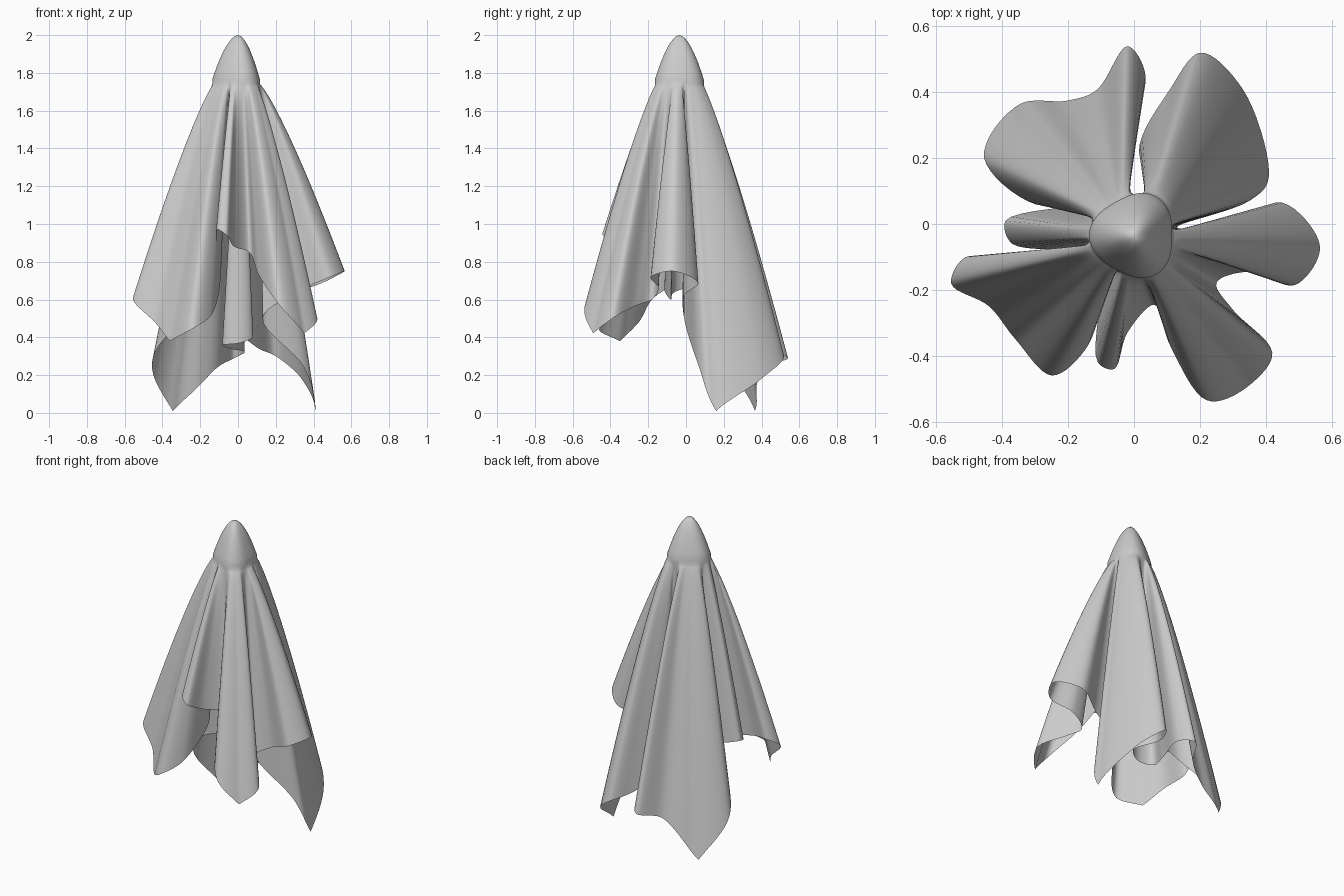
import bpy, bmesh, math
from mathutils import Vector

if "Cube" in bpy.data.objects:
    bpy.data.objects.remove(bpy.data.objects["Cube"])

# Key points of the hem, counter-clockwise from the right-hand fold (x, y, z)
HEM = [
    (.565, -.07, .75), (.45, .065, .69), (.28, -.01, .62), (.13, -.01, .50),
    (.35, .07, .24), (.41, .16, .01),                               # back right corner
    (.33, .41, .19), (.20, .52, .30), (.11, .41, .34), (.015, .22, .42),
    (.08, .09, .40), (.01, .05, .37), (-.08, .08, .36), (-.04, .22, .34),
    (.035, .45, .32), (-.02, .54, .29), (-.11, .41, .24),
    (-.20, .375, .15), (-.345, .365, .01),                          # back left corner
    (-.455, .20, .27), (-.30, .06, .48), (-.14, .06, .56),
    (-.39, .01, .66), (-.37, -.06, .64), (-.18, -.08, .60),
    (-.40, -.115, .65), (-.51, -.10, .66), (-.555, -.18, .60), (-.44, -.25, .48),
    (-.36, -.35, .38), (-.25, -.46, .44), (-.14, -.37, .52),        # front left corner
    (-.09, -.16, .74), (-.11, -.42, .97), (-.06, -.44, .94), (-.02, -.33, .88),
    (.06, -.245, .85), (.11, -.37, .73), (.22, -.535, .57),
    (.35, -.49, .42), (.42, -.39, .50), (.30, -.26, .57),           # front right corner
    (.25, -.18, .60), (.35, -.145, .66), (.49, -.185, .72),
]
CORNERS = {.01, .38, .42}        # heights of the four pointed cloth corners
CX, CY, NECK_Z, NECK_R, SUB, ROWS = 0.0, -.035, 1.74, .126, 8, 56


def closed_spline(pts, sub):
    """Centripetal Catmull-Rom through a ring, with straight slopes beside the sharp corners."""
    p, n, out = [Vector(q) for q in pts], len(pts), []
    sharp = [q[2] in CORNERS and abs(q[0]) > .3 for q in pts]
    for i in range(n):
        a, b, c, d = p[i - 1], p[i], p[(i + 1) % n], p[(i + 2) % n]
        t1 = (b - a).length ** .5
        t2 = t1 + (c - b).length ** .5
        t3 = t2 + (d - c).length ** .5
        for k in range(sub):
            t = t1 + (t2 - t1) * k / sub
            ab = a.lerp(b, t / t1)
            bc = b.lerp(c, (t - t1) / (t2 - t1))
            cd = c.lerp(d, (t - t2) / (t3 - t2))
            q = ab.lerp(bc, t / t2).lerp(bc.lerp(cd, (t - t1) / (t3 - t1)), k / sub)
            if sharp[i] or sharp[(i + 1) % n]:
                q.z = bc.z
            out.append(q)
    return out


def neck_angles(hem):
    """Angle at which each hem point's pleat leaves the neck, smoothed and kept in order."""
    turn, raw = 2 * math.pi, []
    for q in hem:
        a = math.atan2(q.y - CY, q.x - CX)
        if raw:
            a += turn * round((raw[-1] - a) / turn)
        raw.append(a)
    n, w = len(raw), 10
    ext = sorted([a + turn * m for m in (-1, 0, 1) for a in raw])
    return [sum(ext[n + i - w:n + i + w + 1]) / (2 * w + 1) for i in range(n)]


def head_point(a, r, z):
    """Point on the slightly three-sided head."""
    r *= 1 + .08 * math.cos(3 * (a - math.pi / 3))
    return Vector((CX + r * math.cos(a), CY + r * math.sin(a), z))


hem = closed_spline(HEM, SUB)
angles = neck_angles(hem)
n = len(hem)
bm = bmesh.new()
apex = bm.verts.new((CX, CY, 2.0))

# Rounded head
rings = []
for j in range(1, 11):
    f = (j / 10) ** 1.6
    r = NECK_R * f ** .56
    rings.append([bm.verts.new(head_point(a, r, 2 - .235 * f)) for a in angles])

# Pleats fanning out from the neck: ridges bulge outward, valleys stay tight
for j in range(ROWS + 1):
    s = (j / ROWS) ** 1.15
    ring = []
    for a, h in zip(angles, hem):
        reach = min(1, math.hypot(h.x - CX, h.y - CY) / .5)
        p = head_point(a, NECK_R, NECK_Z).lerp(h, s ** (1.0 - .17 * reach))
        p.z = NECK_Z + (h.z - NECK_Z) * s
        ring.append(bm.verts.new(p))
    rings.append(ring)

for i in range(n):
    k = (i + 1) % n
    bm.faces.new((apex, rings[0][i], rings[0][k]))
    for up, low in zip(rings, rings[1:]):
        bm.faces.new((up[i], low[i], low[k], up[k]))
for f in bm.faces:
    f.smooth = True

mesh = bpy.data.meshes.new("draped_cloth")
bm.to_mesh(mesh)
bm.free()
cloth = bpy.data.objects.new("draped_cloth", mesh)
bpy.context.collection.objects.link(cloth)
